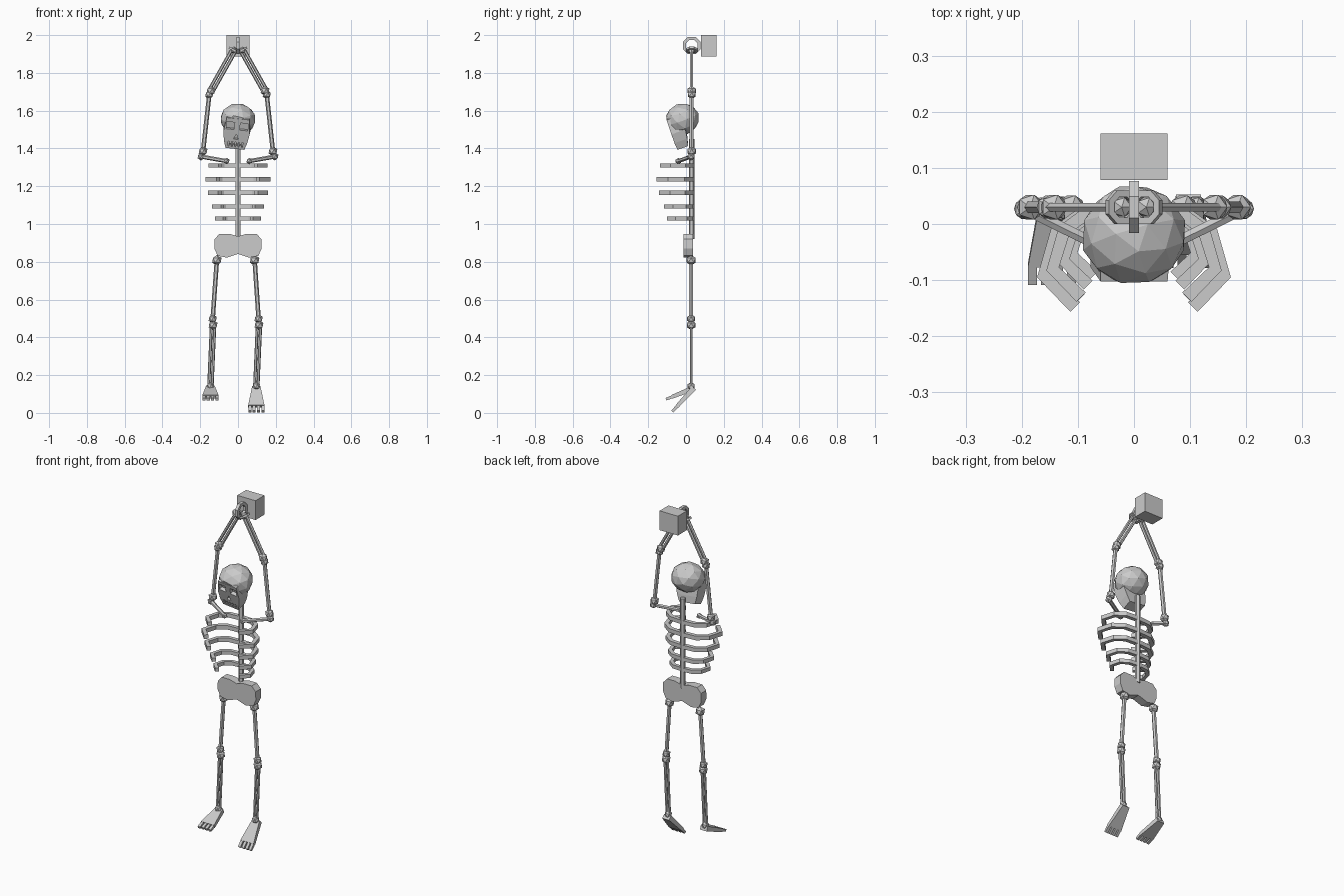
import bpy, bmesh, math
from mathutils import Vector as V, Matrix as M

cube = bpy.data.objects.get("Cube")
if cube:
    bpy.data.objects.remove(cube, do_unlink=True)

grey = bpy.data.materials.new("plain_grey")
grey.use_nodes = True
grey.diffuse_color = (0.6, 0.6, 0.6, 1)
grey.node_tree.nodes["Principled BSDF"].inputs["Base Color"].default_value = grey.diffuse_color


def finish(name, bm, matrix=None):
    bmesh.ops.recalc_face_normals(bm, faces=bm.faces)
    me = bpy.data.meshes.new(name)
    bm.to_mesh(me)
    bm.free()
    me.materials.append(grey)
    ob = bpy.data.objects.new(name, me)
    bpy.context.collection.objects.link(ob)
    if matrix:
        ob.matrix_world = matrix
    return ob


def loft(bm, rings):
    """Skin rings of points and cap both ends."""
    rows = [[bm.verts.new(p) for p in r] for r in rings]
    n = len(rows[0])
    for a, b in zip(rows, rows[1:]):
        for i in range(n):
            j = (i + 1) % n
            bm.faces.new((a[i], a[j], b[j], b[i]))
    bm.faces.new(rows[0][::-1])
    bm.faces.new(rows[-1])


def box(bm, centre, size):
    bmesh.ops.create_cube(bm, size=1, matrix=M.Translation(centre) @ M.Diagonal((*size, 1)))


def rod(bm, a, b, r, sides=6):
    a, b = V(a), V(b)
    turn = (b - a).to_track_quat('Z', 'Y').to_matrix().to_4x4()
    bmesh.ops.create_cone(bm, cap_ends=True, segments=sides, radius1=r, radius2=r,
                          depth=(b - a).length, matrix=M.Translation((a + b) / 2) @ turn)


def knob(bm, p, r):
    bmesh.ops.create_icosphere(bm, subdivisions=1, radius=r, matrix=M.Translation(p))


def bone(name, a, b, r, ka, kb, split=0):
    """Shaft with knobbed ends; split gives two parallel shafts."""
    bm = bmesh.new()
    a, b = V(a), V(b)
    side = (b - a).cross(V((0, 1, 0))).normalized() * split
    for s in ((-1, 1) if split else (0,)):
        rod(bm, a + side * s, b + side * s, r)
    knob(bm, a, ka)
    knob(bm, b, kb)
    finish(name, bm)


def ring(name, radius, thick, matrix, n=8):
    bm = bmesh.new()
    rows = []
    for i in range(n):
        t = 2 * math.pi * (i + 0.5) / n
        out = V((math.cos(t), math.sin(t), 0))
        rows.append([bm.verts.new(out * (radius + u * thick) + V((0, 0, w * thick)))
                     for u, w in ((-1, -1), (1, -1), (1, 1), (-1, 1))])
    for i in range(n):
        a, b = rows[i], rows[(i + 1) % n]
        for k in range(4):
            m = (k + 1) % 4
            bm.faces.new((a[k], a[m], b[m], b[k]))
    finish(name, bm, matrix)


# wall block and shackle link
bm = bmesh.new()
box(bm, (0, 0.12, 1.943), (0.12, 0.083, 0.114))
finish("wall_block", bm)
ring("shackle_link", 0.041, 0.009,
     M.Translation((0, 0.03, 1.945)) @ M.Rotation(math.pi / 2, 4, 'Y'))

# arms, collar bones and wrist cuffs
for s, side in ((1, "left"), (-1, "right")):
    wrist, elbow = V((s * 0.022, 0.03, 1.92)), V((s * 0.143, 0.03, 1.705))
    bone(side + "_forearm", elbow, wrist, 0.009, 0.026, 0.02, 0.011)
    bone(side + "_upper_arm", (s * 0.152, 0.03, 1.685), (s * 0.185, 0.03, 1.385), 0.012, 0.024, 0.026)
    bone(side + "_collar_bone", (s * 0.195, 0.027, 1.357), (s * 0.06, -0.04, 1.333), 0.011, 0.021, 0.017)
    turn = (wrist - elbow).to_track_quat('Z', 'Y').to_matrix().to_4x4()
    ring(side + "_cuff", 0.026, 0.006, M.Translation(wrist) @ turn)

# spine
bm = bmesh.new()
rod(bm, (0, 0.03, 0.92), (0, 0.03, 1.45), 0.015)
finish("spine", bm)

# ribs: a mitred square bar bent around the chest
half = [V((0.085, -0.006, 0)), V((0.138, -0.045, 0)), V((0.161, -0.122, 0)), V((0.105, -0.178, 0))]
path = [V((-p.x, p.y, 0)) for p in reversed(half)] + [V((0, 0, 0))] + half
for k, (z, f) in enumerate(((1.31, 0.9), (1.237, 1), (1.165, 0.92), (1.092, 0.78), (1.03, 0.69))):
    bm = bmesh.new()
    rings, w = [], 0.008 + 0.004 * f
    for i, p in enumerate(path):
        t0 = (p - path[max(i - 1, 0)]).normalized()
        t1 = (path[min(i + 1, len(path) - 1)] - p).normalized()
        t = (t0 + t1).normalized()
        out = V((-t.y, t.x, 0)) * w
        c = V((0, 0.03, z)) + p * f
        up = V((0, 0, w))
        rings.append([c + out + up, c - out + up, c - out - up, c + out - up])
    loft(bm, rings)
    finish(f"rib_pair_{k + 1}", bm)

# pelvis: flat two-lobed plate
lobe = [(0.045, 0.948), (0.098, 0.948), (0.124, 0.92), (0.125, 0.87), (0.108, 0.832), (0.06, 0.822)]
outline = [(0, 0.935)] + lobe + [(0, 0.842)] + [(-x, z) for x, z in reversed(lobe)]
bm = bmesh.new()
loft(bm, [[(x, y, z) for x, z in outline] for y in (-0.012, 0.037)])
finish("pelvis", bm)

# legs and feet
legs = (("left", 0.088, 0.109, 0.097, V((0, -0.115, -0.125))),
        ("right", -0.112, -0.134, -0.146, V((0, -0.148, -0.06))))
for side, hip, knee, ankle, reach in legs:
    bone(side + "_thigh", (hip, 0.027, 0.808), (knee, 0.027, 0.498), 0.012, 0.028, 0.024)
    bone(side + "_shin", (knee + 0.002, 0.027, 0.465), (ankle, 0.027, 0.142), 0.008, 0.026, 0.022, 0.009)
    bm = bmesh.new()
    start, d = V((ankle, 0.042, 0.132)), reach.normalized()
    across = V((1, 0, 0))
    n = across.cross(d)

    def section(t, shift, w, h):
        c = start + d * t + across * shift
        return [c + across * (w * i) + n * (h * j) for i, j in ((-1, -1), (1, -1), (1, 1), (-1, 1))]

    size = reach.length
    loft(bm, [section(0, 0, 0.022, 0.014), section(size * 0.78, 0, 0.043, 0.01)])
    for i in range(4):
        x = (i - 1.5) * 0.023
        loft(bm, [section(size * 0.76, x, 0.008, 0.008), section(size, x, 0.008, 0.007)])
    finish(side + "_foot", bm)

# skull: flat-fronted cranium joined to a tapered jaw
head = (M.Translation((0, -0.02, 1.555)) @ M.Rotation(math.radians(6), 4, 'Y')
        @ M.Rotation(math.radians(20), 4, 'X'))
bm = bmesh.new()
bmesh.ops.create_icosphere(bm, subdivisions=2, radius=1, matrix=M.Diagonal((0.095, 0.092, 0.084, 1)))
for v in bm.verts:
    v.co.y = max(v.co.y, -0.075)
skull = finish("skull", bm, head)

bm = bmesh.new()
loft(bm, [[(-w, -f, z), (w, -f, z), (w * 1.05, -b, z), (-w * 1.05, -b, z)] for z, w, f, b in
          ((0.03, 0.06, 0.077, 0), (-0.05, 0.07, 0.079, 0), (-0.1, 0.062, 0.08, 0.008), (-0.14, 0.05, 0.077, 0.018))])
jaw = finish("jaw", bm, head)

# cutters for eye sockets, nose and mouth
bm = bmesh.new()
for s in (-1, 1):
    box(bm, (s * 0.036, -0.075, -0.012), (0.042, 0.036, 0.04))
loft(bm, [[(-0.013, y, -0.085), (0.013, y, -0.085), (0, y, -0.055)] for y in (-0.095, -0.062)])
box(bm, (0, -0.075, -0.114), (0.078, 0.026, 0.028))
holes = finish("face_holes", bm, head)
holes.hide_render = True

bpy.context.view_layer.objects.active = skull
for tool, op in ((jaw, 'UNION'), (holes, 'DIFFERENCE')):
    mod = skull.modifiers.new("cut", 'BOOLEAN')
    mod.operation, mod.object, mod.solver = op, tool, 'EXACT'
    bpy.ops.object.modifier_apply(modifier=mod.name)
    bpy.data.objects.remove(tool, do_unlink=True)

# teeth: upper and lower rows
bm = bmesh.new()
for i in range(4):
    x = (i - 1.5) * 0.018
    box(bm, (x, -0.07, -0.105), (0.012, 0.016, 0.014))
    box(bm, (x, -0.07, -0.123), (0.012, 0.016, 0.012))
finish("teeth", bm, head)
